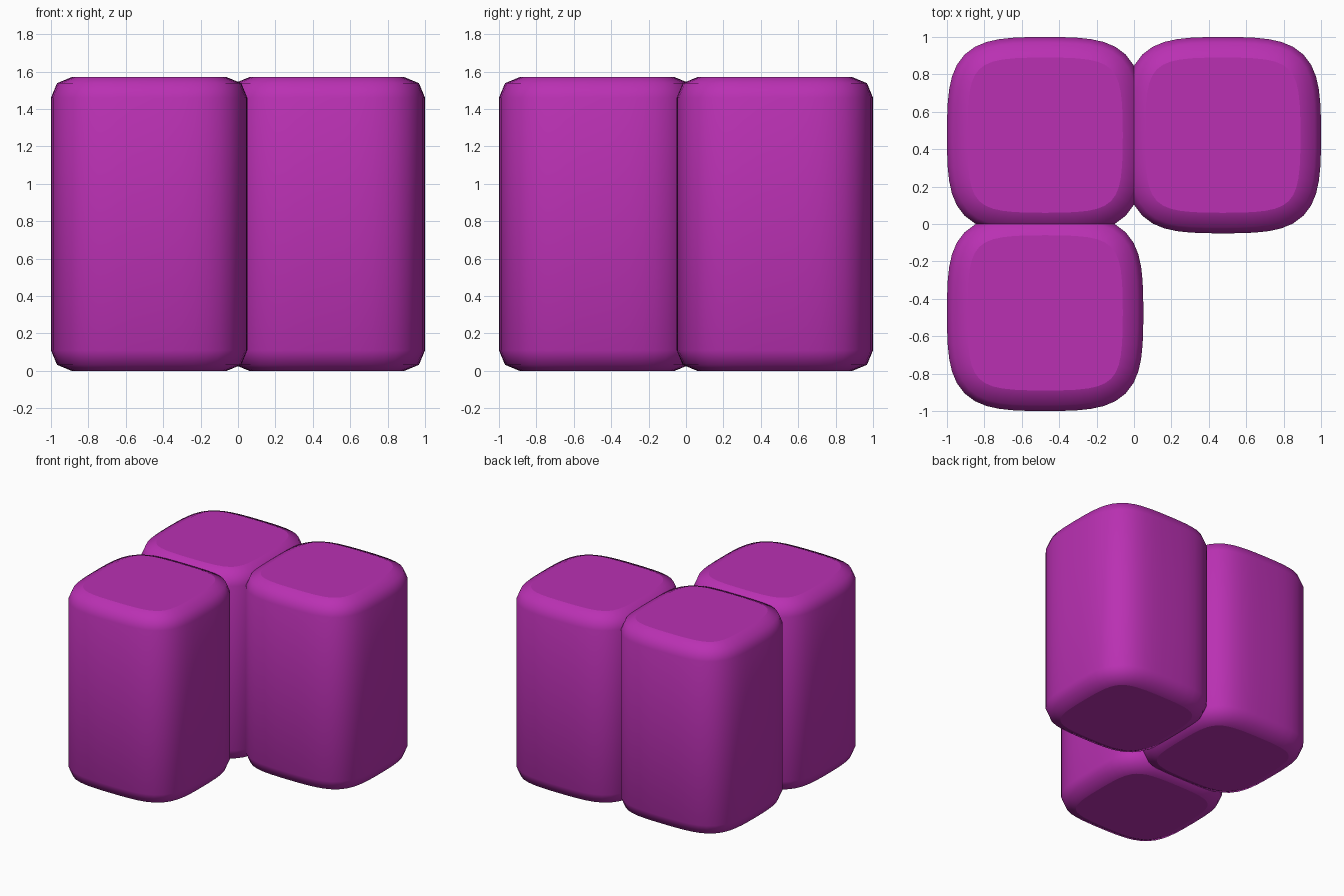
import bpy

if "Cube" in bpy.data.objects:
    bpy.data.objects.remove(bpy.data.objects["Cube"])

HALF, ROUND, HEIGHT = 0.525, 0.11, 1.57
MID = 0.475          # pillar centre offset from the axes
BULGE = 0.93         # handle length relative to half width: rounded square

mat = bpy.data.materials.new("magenta")
mat.diffuse_color = (0.49, 0.03, 0.45, 1)
mat.use_nodes = True
mat.node_tree.nodes["Principled BSDF"].inputs["Base Color"].default_value = mat.diffuse_color

# Rounded-square outline, extruded upright with a two-step rounded rim
curve = bpy.data.curves.new("pillar_outline", 'CURVE')
curve.dimensions = '2D'
curve.fill_mode = 'BOTH'
curve.resolution_u = 12
curve.extrude = HEIGHT / 2 - ROUND
curve.bevel_depth = ROUND
curve.bevel_resolution = 1
curve.materials.append(mat)

spline = curve.splines.new('BEZIER')
spline.bezier_points.add(3)
spline.use_cyclic_u = True
r = HALF - ROUND
for p, (dx, dy) in zip(spline.bezier_points, [(1, 0), (0, 1), (-1, 0), (0, -1)]):
    p.handle_left_type = p.handle_right_type = 'FREE'
    tx, ty = -dy * r * BULGE, dx * r * BULGE
    p.co = (dx * r, dy * r, 0)
    p.handle_left = (dx * r - tx, dy * r - ty, 0)
    p.handle_right = (dx * r + tx, dy * r + ty, 0)

# Three identical pillars in an L arrangement
for name, sx, sy in [("back_left_pillar", -1, 1), ("back_right_pillar", 1, 1),
                     ("front_left_pillar", -1, -1)]:
    ob = bpy.data.objects.new(name, curve)
    ob.location = (sx * MID, sy * MID, HEIGHT / 2)
    bpy.context.collection.objects.link(ob)
